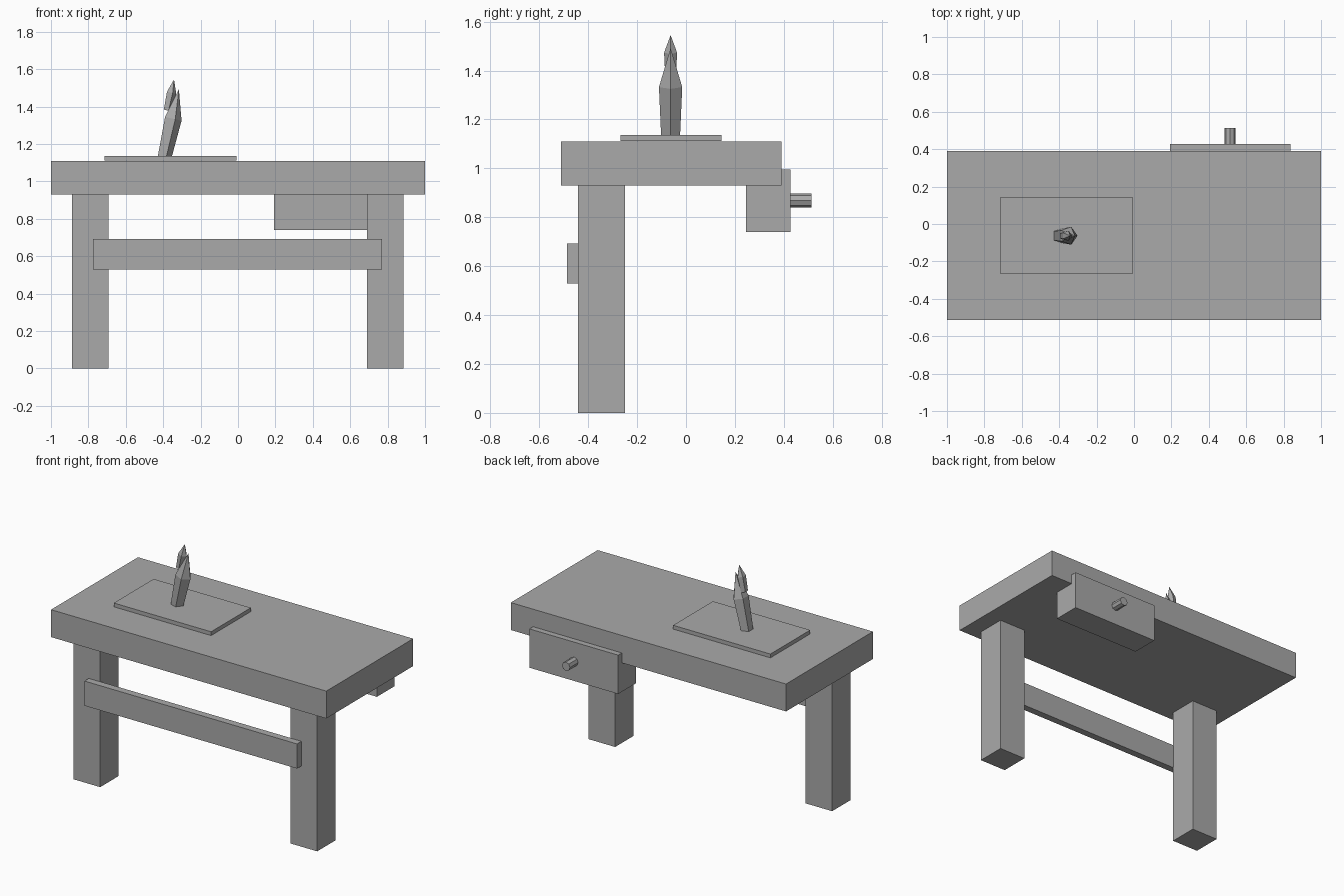
import bpy, bmesh, math
from mathutils import Vector, Matrix

if "Cube" in bpy.data.objects:
    bpy.data.objects.remove(bpy.data.objects["Cube"])

mat = bpy.data.materials.new("plain grey")
mat.diffuse_color = (0.4, 0.4, 0.4, 1)
mat.use_nodes = True
mat.node_tree.nodes["Principled BSDF"].inputs["Base Color"].default_value = mat.diffuse_color


def finish(name, bm):
    bmesh.ops.recalc_face_normals(bm, faces=bm.faces[:])
    me = bpy.data.meshes.new(name)
    bm.to_mesh(me)
    bm.free()
    me.materials.append(mat)
    ob = bpy.data.objects.new(name, me)
    bpy.context.collection.objects.link(ob)
    return ob


def box(name, x, y, z):
    """Box from (min, max) extents on each axis."""
    bm = bmesh.new()
    size = Vector((x[1] - x[0], y[1] - y[0], z[1] - z[0]))
    mid = Vector((sum(x), sum(y), sum(z))) / 2
    bmesh.ops.create_cube(bm, size=1,
                          matrix=Matrix.Translation(mid) @ Matrix.Diagonal(size).to_4x4())
    return finish(name, bm)


def shard(name, tip, rings, sides=5, tilt=math.radians(12.5)):
    """Pointed prism leaning to +x; rings are (distance below tip, radius)."""
    rot = Matrix.Translation(tip) @ Matrix.Rotation(tilt, 4, 'Y')
    bm = bmesh.new()
    loops = []
    for d, r in rings:
        loops.append([bm.verts.new(rot @ Vector((r * math.cos(a), r * math.sin(a), -d)))
                      for a in (2 * math.pi * i / sides for i in range(sides))])
    top = bm.verts.new(tip)
    bm.faces.new(loops[0])
    for i in range(sides):
        j = (i + 1) % sides
        for lo, hi in zip(loops, loops[1:]):
            bm.faces.new((lo[i], lo[j], hi[j], hi[i]))
        bm.faces.new((loops[-1][i], loops[-1][j], top))
    return finish(name, bm)


# Table: top, two front legs and the rail across them
box("tabletop", (-1, 1), (-0.512, 0.39), (0.93, 1.11))
for side, x in (("left", (-0.887, -0.692)), ("right", (0.69, 0.885))):
    box(side + "_leg", x, (-0.442, -0.25), (0, 0.935))
box("front_rail", (-0.775, 0.77), (-0.487, -0.44), (0.53, 0.692))

# Drawer pushed through the back edge, with a round knob
box("drawer", (0.193, 0.838), (0.245, 0.428), (0.74, 0.995))
bm = bmesh.new()
bmesh.ops.create_cone(bm, cap_ends=True, segments=8, radius1=0.029, radius2=0.029, depth=0.092,
                      matrix=Matrix.Translation((0.513, 0.467, 0.868))
                      @ Matrix.Rotation(math.pi / 2, 4, 'X'))
finish("drawer_knob", bm)

# Sheet on the table and the leaning quill made of two shards
box("sheet", (-0.715, -0.008), (-0.268, 0.145), (1.112, 1.137))
shard("quill_body", Vector((-0.316, -0.063, 1.492)),
      [(0.381, 0.04), (0.16, 0.05)])
shard("quill_tip", Vector((-0.342, -0.063, 1.545)),
      [(0.169, 0.023), (0.072, 0.028)])
